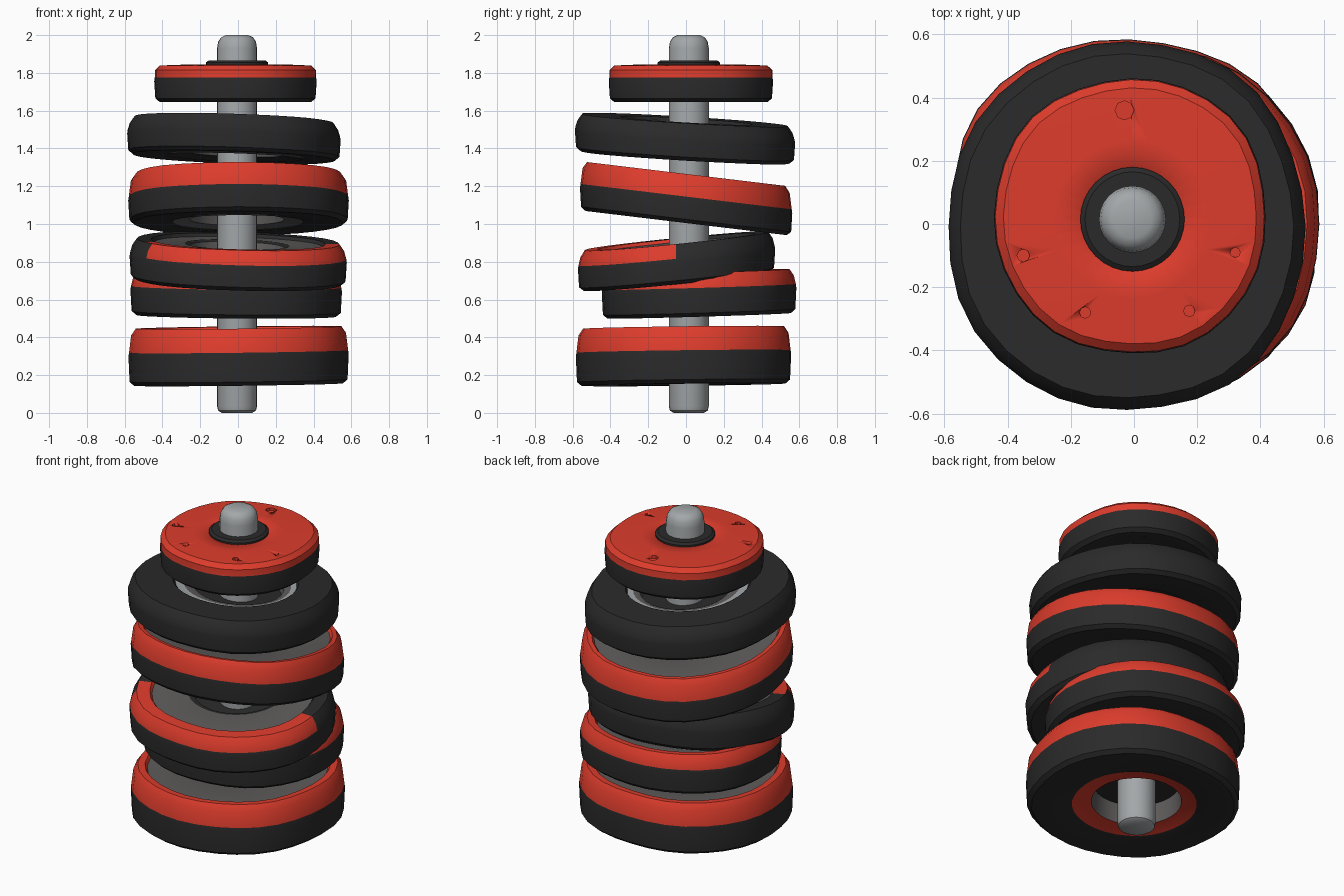
import bpy, bmesh, math

if "Cube" in bpy.data.objects:
    bpy.data.objects.remove(bpy.data.objects["Cube"])

def mat(name, c):
    m = bpy.data.materials.new(name)
    m.diffuse_color = (*c, 1)
    m.use_nodes = True
    m.node_tree.nodes["Principled BSDF"].inputs["Base Color"].default_value = m.diffuse_color
    return m

MATS = [mat("black", (0.023, 0.023, 0.023)), mat("red", (0.72, 0.045, 0.025)),
        mat("dark grey", (0.115, 0.11, 0.108)), mat("silver", (0.37, 0.39, 0.40))]
BLACK, RED, GREY, SILVER = range(4)
AX, AY = -0.005, 0.015   # rod axis


def finish(name, bm, angle=35):
    bmesh.ops.recalc_face_normals(bm, faces=bm.faces)
    me = bpy.data.meshes.new(name)
    bm.to_mesh(me)
    bm.free()
    for m in MATS:
        me.materials.append(m)
    ob = bpy.data.objects.new(name, me)
    bpy.context.collection.objects.link(ob)
    bpy.ops.object.select_all(action='DESELECT')
    ob.select_set(True)
    bpy.context.view_layer.objects.active = ob
    bpy.ops.object.shade_smooth_by_angle(angle=math.radians(angle))
    return ob


def lathe(name, prof, place, n=32, rule=None):
    """Revolve (radius, z, colour of the band starting here); place() maps (r, angle, z)."""
    bm = bmesh.new()
    rings = []
    for r, z, _ in prof:
        if r == 0:
            rings.append([bm.verts.new(place(0, 0, z))] * n)
        else:
            rings.append([bm.verts.new(place(r, 2 * math.pi * i / n, z)) for i in range(n)])
    for k in range(len(prof) - 1):
        for i in range(n):
            j = (i + 1) % n
            vs = list(dict.fromkeys([rings[k][i], rings[k][j], rings[k + 1][j], rings[k + 1][i]]))
            f = bm.faces.new(vs)
            c = prof[k][2]
            f.material_index = rule(f.calc_center_median(), c) if rule else c
    return finish(name, bm)


def straight(r, a, z):
    return (AX + r * math.cos(a), AY + r * math.sin(a), z)


def disc(name, cx, cy, rx, ry, bot, mid, top, sx=0.0, sy=0.0, inner=0.5, under=GREY,
         cap=RED, ledge=GREY, hub=SILVER, solid_top=False, rule=None, ph=0.0):
    """Worn plate: black lower rim, coloured upper rim, recessed faces around a hub hole."""
    R = (rx + ry) / 2

    def place(r, a, z):
        w = min(1, max(0, (r - 0.25) / 0.15))          # only the outer rim is uneven
        bulge = 0.013 * (1 - math.cos(4 * a))           # slightly squarish outline
        k = r * (1 + w * (bulge + 0.006 * math.sin(3 * a + ph) + 0.005 * math.sin(7 * a + 2 * ph)))
        ex, ey = 1 + w * (rx / R - 1), 1 + w * (ry / R - 1)
        x = AX + w * (cx - AX) + k * ex * math.cos(a)
        y = AY + w * (cy - AY) + k * ey * math.sin(a)
        return (x, y, z + sx * x + sy * y)

    web = (bot + top) / 2
    prof = [(0.10, web - 0.015, BLACK), (0.24, web - 0.015, GREY), (0.25, bot + 0.02, under),
            (0.34, bot + 0.008, BLACK), (0.36, bot, BLACK), (R - 0.03, bot, BLACK),
            (R - 0.006, bot + 0.02, BLACK), (R, mid - 0.02, BLACK), (R - 0.003, mid, cap)]
    if solid_top:
        prof += [(R - 0.004, top - 0.03, cap), (R - 0.03, top - 0.006, cap),
                 (0.25, top, cap), (0.10, top, cap)]
    else:
        prof += [(R - 0.014, top - 0.035, cap), (R - 0.038, top, cap), (inner, top - 0.002, cap),
                 (inner - 0.012, top - 0.02, ledge), (inner - 0.05, top - 0.024, GREY),
                 (0.275, top - 0.024, hub), (0.25, top - 0.035, GREY),
                 (0.24, web + 0.015, BLACK), (0.10, web + 0.015, BLACK)]
    return lathe(name, prof, place, rule=rule)


# Central rod with rounded ends
lathe("rod", [(0, 0, SILVER), (0.08, 0, SILVER), (0.1, 0.012, SILVER), (0.106, 0.035, SILVER),
              (0.106, 1.93, SILVER), (0.1, 1.965, SILVER), (0.085, 1.988, SILVER),
              (0.06, 2.0, SILVER), (0, 2.0, SILVER)], straight, 24)

# Stack of tilted plates, bottom to top
disc("bottom_plate", 0.003, -0.007, 0.583, 0.57, 0.15, 0.325, 0.452, 0.012, 0.012, under=RED)
disc("second_plate", -0.015, 0.07, 0.56, 0.515, 0.512, 0.665, 0.745, -0.01, 0.03, 0.46, ph=1)


def half_red(c, col):   # red edging only on the front part of this plate
    return BLACK if col == RED and (c.y > -0.07 or c.x < -0.46) else col


disc("third_plate", 0.0, -0.053, 0.575, 0.522, 0.702, 0.838, 0.915, -0.03, 0.1, 0.44,
     hub=BLACK, rule=half_red, ph=2)
disc("fourth_plate", 0.003, 0.0, 0.584, 0.562, 1.005, 1.145, 1.265, 0.0, -0.12, 0.51, ph=3)
disc("fifth_plate", -0.022, -0.008, 0.565, 0.583, 1.352, 1.48, 1.55, -0.033, -0.06, 0.345,
     under=BLACK, cap=BLACK, ledge=SILVER, hub=GREY, ph=4)
top_plate = disc("top_plate", -0.01, 0.025, 0.43, 0.435, 1.645, 1.775, 1.845, under=BLACK,
                 solid_top=True, ph=5)

# Collar on the top plate
lathe("top_collar", [(0.1, 1.83, BLACK), (0.165, 1.83, BLACK), (0.165, 1.855, BLACK),
                     (0.15, 1.866, BLACK), (0.1, 1.866, BLACK)], straight, 32)

# Small pits in the top face
bm = bmesh.new()
for x, y, r in [(-0.03, 0.36, 0.03), (-0.35, -0.1, 0.02), (-0.155, -0.28, 0.018),
                (0.175, -0.275, 0.018), (0.32, -0.09, 0.016)]:
    g = bmesh.ops.create_cone(bm, cap_ends=True, segments=8, radius1=r, radius2=r, depth=0.06)
    bmesh.ops.translate(bm, verts=g["verts"], vec=(x, y, 1.855))
for f in bm.faces:
    f.material_index = RED
cutter = finish("pit_cutter", bm)
cutter.hide_render = True
cutter.display_type = 'WIRE'
mod = top_plate.modifiers.new("pits", 'BOOLEAN')
mod.operation = 'DIFFERENCE'
mod.object = cutter
# Close the plate along the rod so the cut is clean
bm = bmesh.new()
bm.from_mesh(top_plate.data)
edges = [e for e in bm.edges if e.is_boundary]
bmesh.ops.bridge_loops(bm, edges=edges)
bmesh.ops.recalc_face_normals(bm, faces=bm.faces)
bm.to_mesh(top_plate.data)
bm.free()
